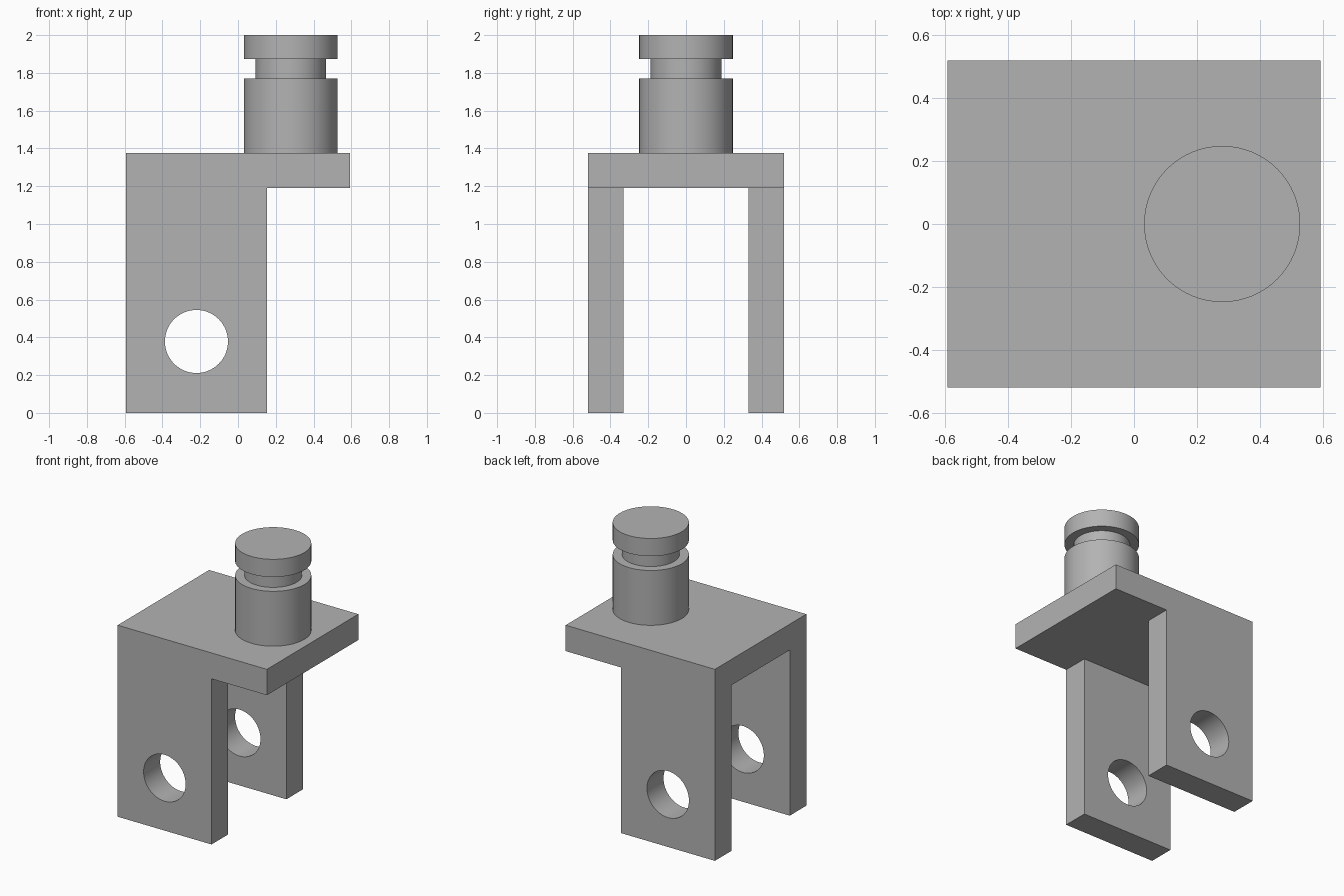
import bpy
import bmesh
from math import cos, sin, tau, radians
from mathutils import Matrix, Vector

default_cube = bpy.data.objects.get("Cube")
if default_cube:
    bpy.data.objects.remove(default_cube, do_unlink=True)

# Main dimensions
HALF_X, HALF_Y = 0.593, 0.519
LEG_INNER_Y, LEG_END_X = 0.331, 0.153
PLATE_BOTTOM, PLATE_TOP = 1.19, 1.376
HOLE_X, HOLE_Z, HOLE_R = -0.22, 0.378, 0.167
PIN_X, SEGMENTS = 0.28, 64

steel = bpy.data.materials.new("plain grey steel")
steel.use_nodes = True
grey = (0.45, 0.45, 0.45, 1)
steel.diffuse_color = grey
steel.node_tree.nodes["Principled BSDF"].inputs["Base Color"].default_value = grey


def make_object(name, bm):
    bmesh.ops.recalc_face_normals(bm, faces=bm.faces)
    mesh = bpy.data.meshes.new(name)
    bm.to_mesh(mesh)
    bm.free()
    mesh.materials.append(steel)
    obj = bpy.data.objects.new(name, mesh)
    bpy.context.collection.objects.link(obj)
    return obj


def select_only(obj):
    bpy.ops.object.select_all(action='DESELECT')
    obj.select_set(True)
    bpy.context.view_layer.objects.active = obj


def cut(target, cutter):
    cutter.hide_render = True
    mod = target.modifiers.new("cut", 'BOOLEAN')
    mod.operation = 'DIFFERENCE'
    mod.solver = 'EXACT'
    mod.object = cutter
    select_only(target)
    bpy.ops.object.modifier_apply(modifier=mod.name)
    bpy.data.objects.remove(cutter, do_unlink=True)


def smooth(obj):
    select_only(obj)
    bpy.ops.object.shade_smooth_by_angle(angle=radians(30))


# Fork bracket: U-shaped section swept along x
half = [(HALF_Y, PLATE_TOP), (HALF_Y, 0), (LEG_INNER_Y, 0), (LEG_INNER_Y, PLATE_BOTTOM)]
section = half + [(-y, z) for y, z in reversed(half)]
bm = bmesh.new()
face = bm.faces.new([bm.verts.new((-HALF_X, y, z)) for y, z in section])
swept = bmesh.ops.extrude_face_region(bm, geom=[face])["geom"]
bmesh.ops.translate(bm, vec=(2 * HALF_X, 0, 0),
                    verts=[v for v in swept if isinstance(v, bmesh.types.BMVert)])
bracket = make_object("fork_bracket", bm)

# Clear the legs away below the overhanging end of the plate
bm = bmesh.new()
bmesh.ops.create_cube(bm, size=1)
low, high = Vector((LEG_END_X, -1, -1)), Vector((1, 1, PLATE_BOTTOM))
bmesh.ops.scale(bm, vec=high - low, verts=bm.verts)
bmesh.ops.translate(bm, vec=(low + high) / 2, verts=bm.verts)
cut(bracket, make_object("overhang_cutter", bm))

# Bolt hole through both legs
bm = bmesh.new()
bmesh.ops.create_cone(bm, cap_ends=True, segments=SEGMENTS, radius1=HOLE_R,
                      radius2=HOLE_R, depth=2,
                      matrix=Matrix.Translation((HOLE_X, 0, HOLE_Z))
                      @ Matrix.Rotation(radians(90), 4, 'X'))
cut(bracket, make_object("hole_cutter", bm))
smooth(bracket)

# Grooved pin: stepped profile turned around its own axis
profile = [(0.248, PLATE_TOP), (0.248, 1.77), (0.187, 1.77),
           (0.187, 1.873), (0.248, 1.873), (0.248, 2)]
bm = bmesh.new()
rings = [[bm.verts.new((PIN_X + r * cos(tau * i / SEGMENTS),
                        r * sin(tau * i / SEGMENTS), z)) for i in range(SEGMENTS)]
         for r, z in profile]
for lower, upper in zip(rings, rings[1:]):
    for i in range(SEGMENTS):
        j = (i + 1) % SEGMENTS
        bm.faces.new((lower[i], lower[j], upper[j], upper[i]))
bm.faces.new(rings[0])
bm.faces.new(rings[-1])
smooth(make_object("grooved_pin", bm))
